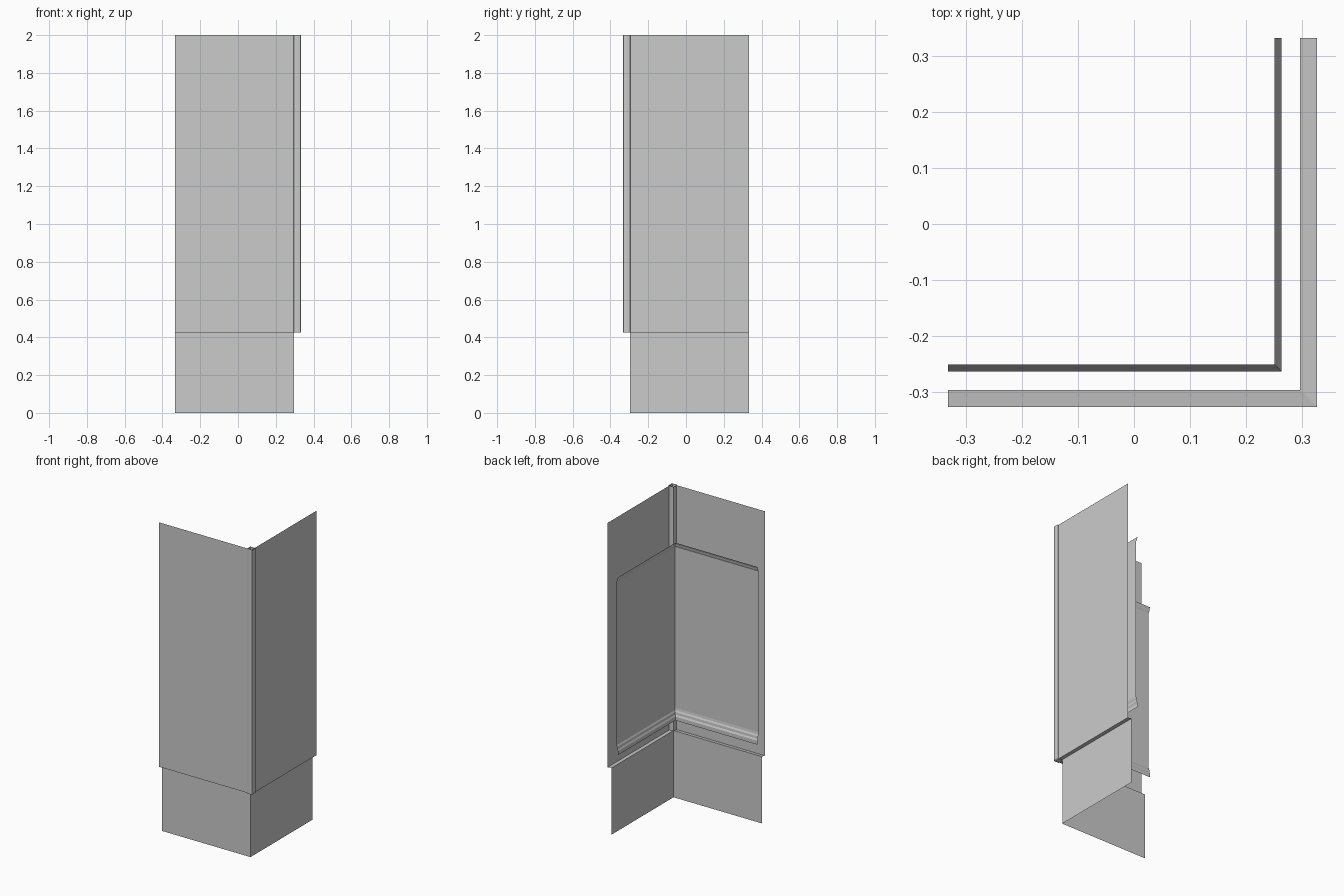
import bpy
import bmesh

cube = bpy.data.objects.get("Cube")
if cube:
    bpy.data.objects.remove(cube, do_unlink=True)

END = 0.333          # free end of both wings
TOP = 2.0
LEDGE = 0.425        # underside of the cladding

gray = bpy.data.materials.new("plain_gray")
gray.use_nodes = True
color = (0.6, 0.6, 0.6, 1)
gray.diffuse_color = color
gray.node_tree.nodes["Principled BSDF"].inputs["Base Color"].default_value = color


def finish(name, bm):
    bmesh.ops.recalc_face_normals(bm, faces=bm.faces)
    mesh = bpy.data.meshes.new(name)
    bm.to_mesh(mesh)
    bm.free()
    mesh.materials.append(gray)
    obj = bpy.data.objects.new(name, mesh)
    bpy.context.collection.objects.link(obj)
    return obj


def corner_sheet(name, profile):
    """Sweep an (offset, height) profile round the mitred corner as an open sheet."""
    bm = bmesh.new()
    rows = []
    for d, z in profile:
        path = [(-END, -d, z), (d, -d, z), (d, END, z)]
        rows.append([bm.verts.new(p) for p in path])
    for low, high in zip(rows, rows[1:]):
        for i in range(2):
            bm.faces.new((low[i], low[i + 1], high[i + 1], high[i]))
    return finish(name, bm)


# Outer skin: foundation, drip ledge and cladding
corner_sheet("foundation_skirt", [(0.297, 0), (0.297, LEDGE + 0.005)])
corner_sheet("outer_cladding", [(0.297, LEDGE + 0.005), (0.327, LEDGE), (0.327, TOP)])

# Inner lining with stepped baseboard and flared cornice
corner_sheet("inner_lining", [
    (0.251, 0.525), (0.251, 0.55), (0.256, 0.56), (0.257, 0.575),
    (0.262, 0.585), (0.264, 0.60), (0.264, 1.635),
    (0.258, 1.648), (0.257, 1.655), (0.251, 1.67)])

# Rounded hollow corner post
bm = bmesh.new()
bmesh.ops.create_cube(bm, size=1)
for v in bm.verts:
    v.co.x = 0.314 + v.co.x * 0.038
    v.co.y = -0.314 + v.co.y * 0.038
    v.co.z = LEDGE if v.co.z < 0 else TOP
upright = [e for e in bm.edges if abs(e.verts[0].co.z - e.verts[1].co.z) > 1]
bmesh.ops.bevel(bm, geom=upright, offset=0.004, segments=2, profile=0.5, affect='EDGES')
bm.normal_update()
caps = [f for f in bm.faces if abs(f.normal.z) > 0.9]
bmesh.ops.delete(bm, geom=caps, context='FACES_ONLY')
post = finish("corner_post", bm)

bpy.context.view_layer.objects.active = post
post.select_set(True)
bpy.ops.object.shade_smooth_by_angle()
